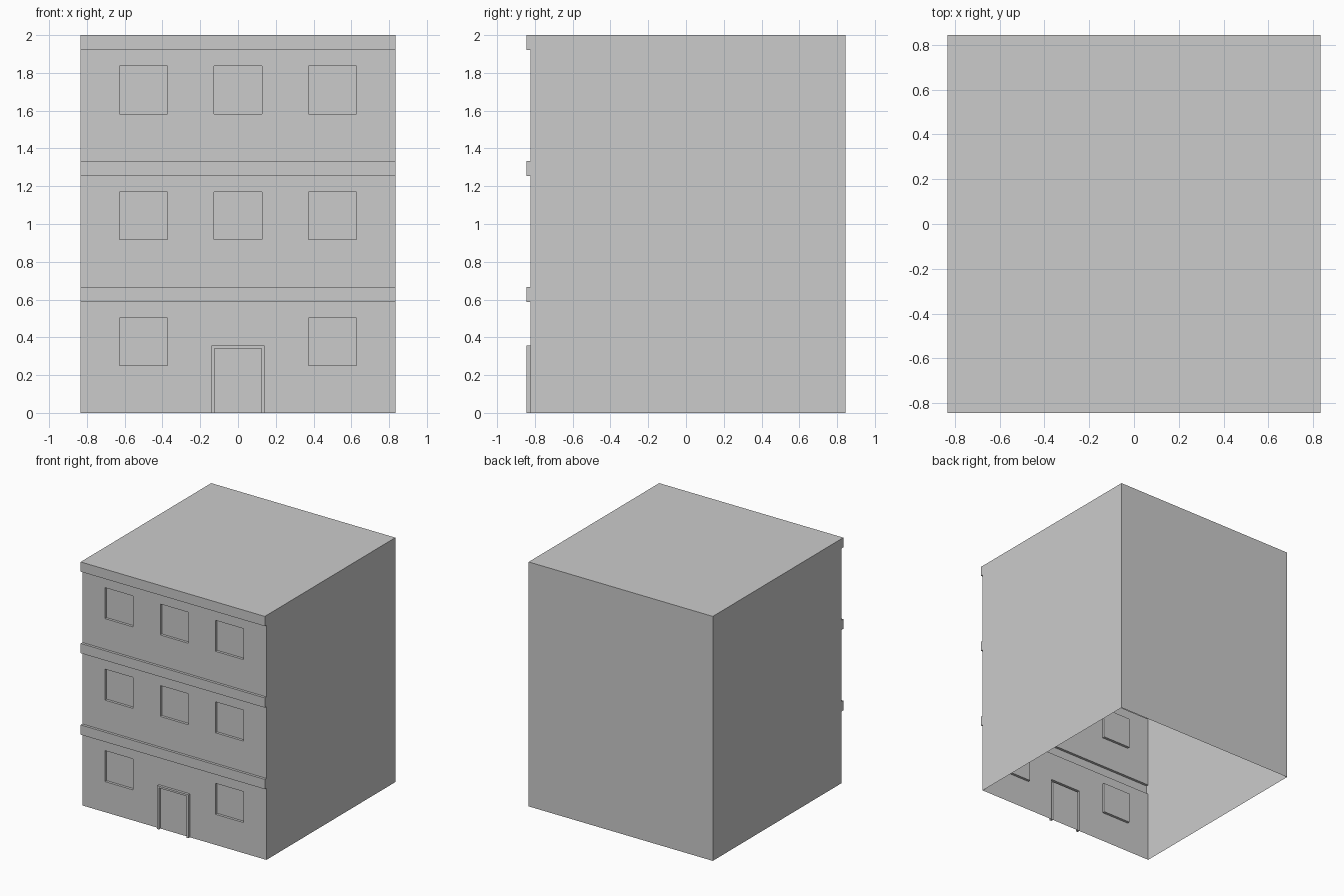
import bpy, bmesh, math

if "Cube" in bpy.data.objects:
    bpy.data.objects.remove(bpy.data.objects["Cube"])

W = 5 / 6             # half width
STEP = 1 / 48         # depth of every relief step
BACK = W + STEP / 2
WALL = -W + STEP / 2  # plane of the front wall
FLOOR = 2 / 3
BAND = 0.08
WIN_X = (-0.5, 0, 0.5)
WIN = 0.127           # half width of a window
DOOR_W, DOOR_H, FRAME = 0.125, 0.34, 0.0155


def make_object(name, faces):
    """Mesh from a list of corner-coordinate faces, with coplanar faces merged."""
    bm = bmesh.new()
    for f in faces:
        bm.faces.new([bm.verts.new(c) for c in f])
    bmesh.ops.remove_doubles(bm, verts=bm.verts, dist=1e-5)
    bmesh.ops.dissolve_limit(bm, angle_limit=math.radians(1),
                             verts=bm.verts, edges=bm.edges)
    mesh = bpy.data.meshes.new(name)
    bm.to_mesh(mesh)
    bm.free()
    bpy.context.collection.objects.link(bpy.data.objects.new(name, mesh))


def depth(x, z):
    """How far the front wall stands out (+) or is recessed (-) at a point."""
    if not (-W < x < W and z > 0):
        return 0
    if z > 2:
        return STEP
    level, h = int(z / FLOOR), z % FLOOR
    if h > FLOOR - BAND:                                   # floor bands
        return STEP
    if level == 0 and abs(x) < DOOR_W + FRAME:             # door and its frame
        in_frame = z < DOOR_H + FRAME and (abs(x) > DOOR_W or z > DOOR_H)
        return STEP if in_frame else 0
    if 0.25 < h < 0.503 and any(abs(x - c) < WIN for c in WIN_X):   # windows
        return -STEP
    return 0


# Front wall: relief with windows, floor bands and door frame
xs = sorted({-W, W, -DOOR_W, DOOR_W, -DOOR_W - FRAME, DOOR_W + FRAME}
            | {c + s * WIN for c in WIN_X for s in (-1, 1)})
zs = sorted({0, DOOR_H, DOOR_H + FRAME, 2}
            | {i * FLOOR + h for i in range(3) for h in (0.25, 0.503, FLOOR - BAND)}
            | {FLOOR, 2 * FLOOR})
xe = [-W - 1] + xs + [W + 1]
ze = [-1] + zs + [3]
D = [[depth((xe[i] + xe[i + 1]) / 2, (ze[j] + ze[j + 1]) / 2)
      for j in range(len(ze) - 1)] for i in range(len(xe) - 1)]

faces = []
for i in range(len(xs)):
    for j in range(len(zs)):
        x0, z0 = xs[i], zs[j]
        x1 = xs[min(i + 1, len(xs) - 1)]
        z1 = zs[min(j + 1, len(zs) - 1)]
        here = WALL - D[i + 1][j + 1]
        left, below = WALL - D[i][j + 1], WALL - D[i + 1][j]
        if x1 > x0 and z1 > z0:
            faces.append([(x0, here, z0), (x1, here, z0), (x1, here, z1), (x0, here, z1)])
        if z1 > z0 and left != here:
            faces.append([(x0, left, z0), (x0, here, z0), (x0, here, z1), (x0, left, z1)])
        if x1 > x0 and below != here:
            faces.append([(x0, below, z0), (x1, below, z0), (x1, here, z0), (x0, here, z0)])
make_object("front_wall", faces)

# Side and back walls, open at the bottom
make_object("side_and_back_walls", [
    [(W, WALL, 0), (W, BACK, 0), (W, BACK, 2), (W, WALL, 2)],
    [(W, BACK, 0), (-W, BACK, 0), (-W, BACK, 2), (W, BACK, 2)],
    [(-W, BACK, 0), (-W, WALL, 0), (-W, WALL, 2), (-W, BACK, 2)]])

# Flat roof, reaching the face of the top band
make_object("roof", [[(-W, WALL - STEP, 2), (W, WALL - STEP, 2), (W, BACK, 2), (-W, BACK, 2)]])
